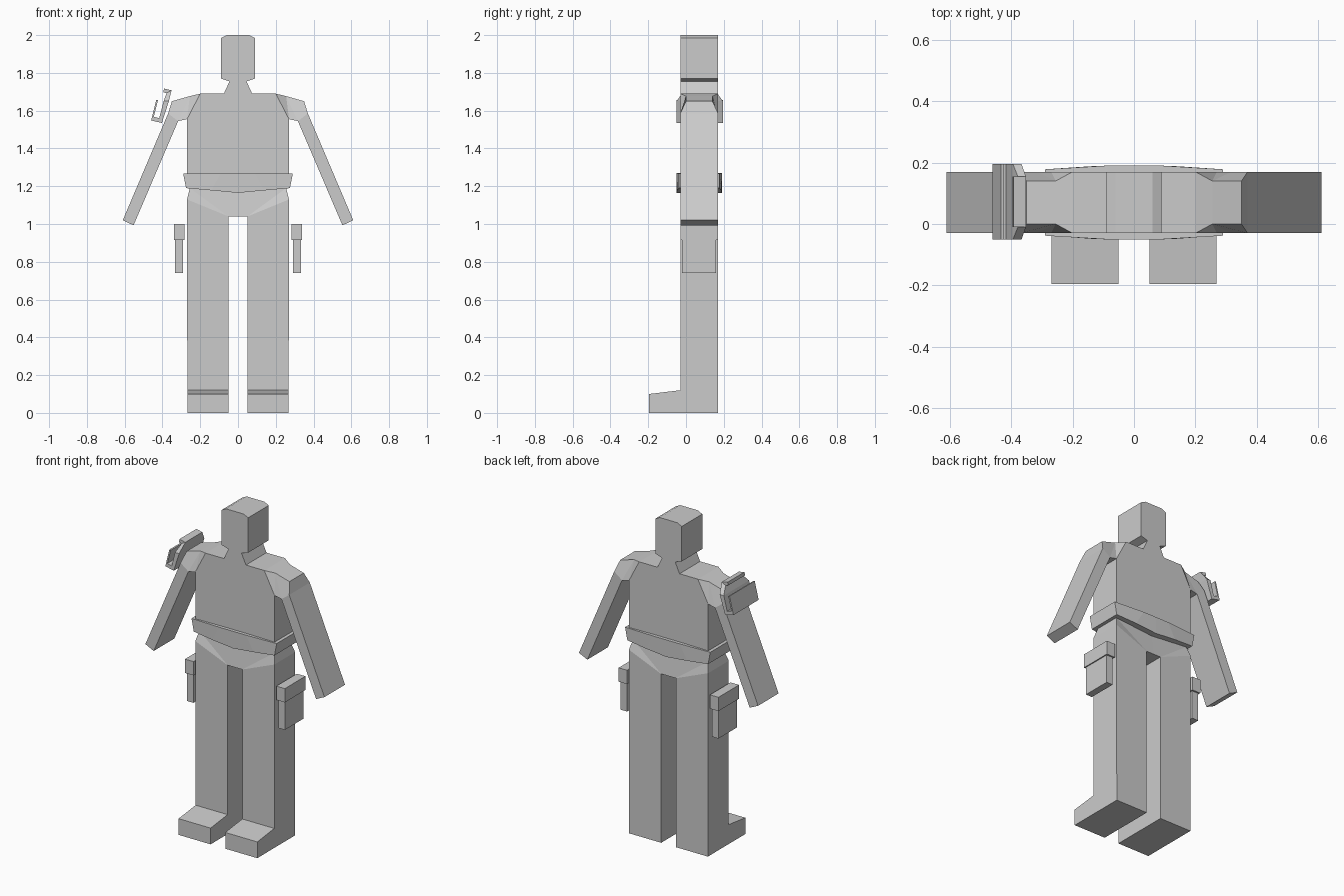
import bpy, bmesh

if "Cube" in bpy.data.objects:
    bpy.data.objects.remove(bpy.data.objects["Cube"])

FRONT, BACK = -0.03, 0.17


def panel(name, pts, faces, mirror=True, y0=FRONT, y1=BACK):
    """Slab from a front-view outline: pts are (x, z, inset); faces index them."""
    bm = bmesh.new()
    pts = [(*p, 0)[:3] for p in pts]
    fv = [bm.verts.new((x, y0 + i, z)) for x, z, i in pts]
    bv = [bm.verts.new((x, y1 - i, z)) for x, z, i in pts]
    count = {}
    for f in faces:
        bm.faces.new([fv[i] for i in f])
        bm.faces.new([bv[i] for i in reversed(f)])
        for a, b in zip(f, f[1:] + f[:1]):
            count.setdefault(frozenset((a, b)), []).append((a, b))
    # side walls on outline edges, left open on the mirror plane
    for uses in count.values():
        a, b = uses[0]
        on_plane = pts[a][0] == 0 and pts[b][0] == 0
        if len(uses) == 1 and not (mirror and on_plane):
            bm.faces.new((fv[b], fv[a], bv[a], bv[b]))
    bmesh.ops.recalc_face_normals(bm, faces=bm.faces)
    return finish(name, bm, mirror)


def finish(name, bm, mirror):
    me = bpy.data.meshes.new(name)
    bm.to_mesh(me)
    bm.free()
    ob = bpy.data.objects.new(name, me)
    bpy.context.collection.objects.link(ob)
    if mirror:
        ob.modifiers.new("mirror", 'MIRROR').merge_threshold = 0.0005
    return ob


def box(name, x, y, z, slope=0):
    """Mirrored box; slope lifts the back top edge."""
    bm = bmesh.new()
    bmesh.ops.create_cube(bm, size=1)
    for v in bm.verts:
        up, back = v.co.z > 0, v.co.y > 0
        v.co = (x[v.co.x > 0], y[back], z[up] + (slope if up and back else 0))
    return finish(name, bm, True)


# body: head, neck, torso, shoulder, arm, hip and leg
body = [
    (0, 2.0), (.06, 2.0), (.09, 1.985), (.09, 1.77), (.045, 1.755), (0, 1.755),
    (.075, 1.69), (0, 1.69), (.2, 1.69), (.27, 1.555), (.27, 1.24), (0, 1.24),
    (.255, 1.677, .03), (.35, 1.65, .03), (.37, 1.585), (.317, 1.545),
    (.61, 1.02), (.553, .993),
    (.255, 1.19, .02), (0, 1.18, .02), (.27, 1.13), (.05, 1.04), (0, 1.04),
    (.268, 0), (.05, 0)]
panel("body", body, [
    (0, 1, 2, 3, 4, 5), (5, 4, 6, 7), (7, 6, 8, 9, 10, 11),
    (8, 12, 9), (12, 15, 9), (12, 13, 14, 15), (14, 16, 17, 15),
    (11, 10, 18, 19), (18, 20, 21), (19, 18, 21, 22), (20, 23, 24, 21)])

# belt, bulging at the middle
panel("belt", [(0, 1.27, -.02), (.09, 1.27, -.02), (.29, 1.267, -.008),
               (.275, 1.19, -.008), (.14, 1.178, -.018), (0, 1.165, -.02)],
      [(0, 1, 4, 5), (1, 2, 3, 4)])

# feet
box("foot", (.05, .268), (-.195, FRONT), (0, .10), slope=.02)

# thigh pouches
box("pouch_flap", (.282, .34), (-.03, .17), (.915, 1.0))
box("pouch", (.29, .333), (-.02, .16), (.74, .915))

# shoulder holder on one arm: back plate, floor and outer lip
panel("shoulder_holder", [
    (-.392, 1.717, .04), (-.352, 1.708, .04), (-.366, 1.65), (-.403, 1.535),
    (-.46, 1.548), (-.433, 1.657), (-.424, 1.655), (-.446, 1.568),
    (-.417, 1.56), (-.394, 1.65), (-.378, 1.693, .04), (-.395, 1.697, .04)],
    [(0, 1, 10, 11), (1, 2, 9, 10), (2, 3, 8, 9), (3, 4, 7, 8), (4, 5, 6, 7)],
    mirror=False, y0=-.05, y1=.195)
